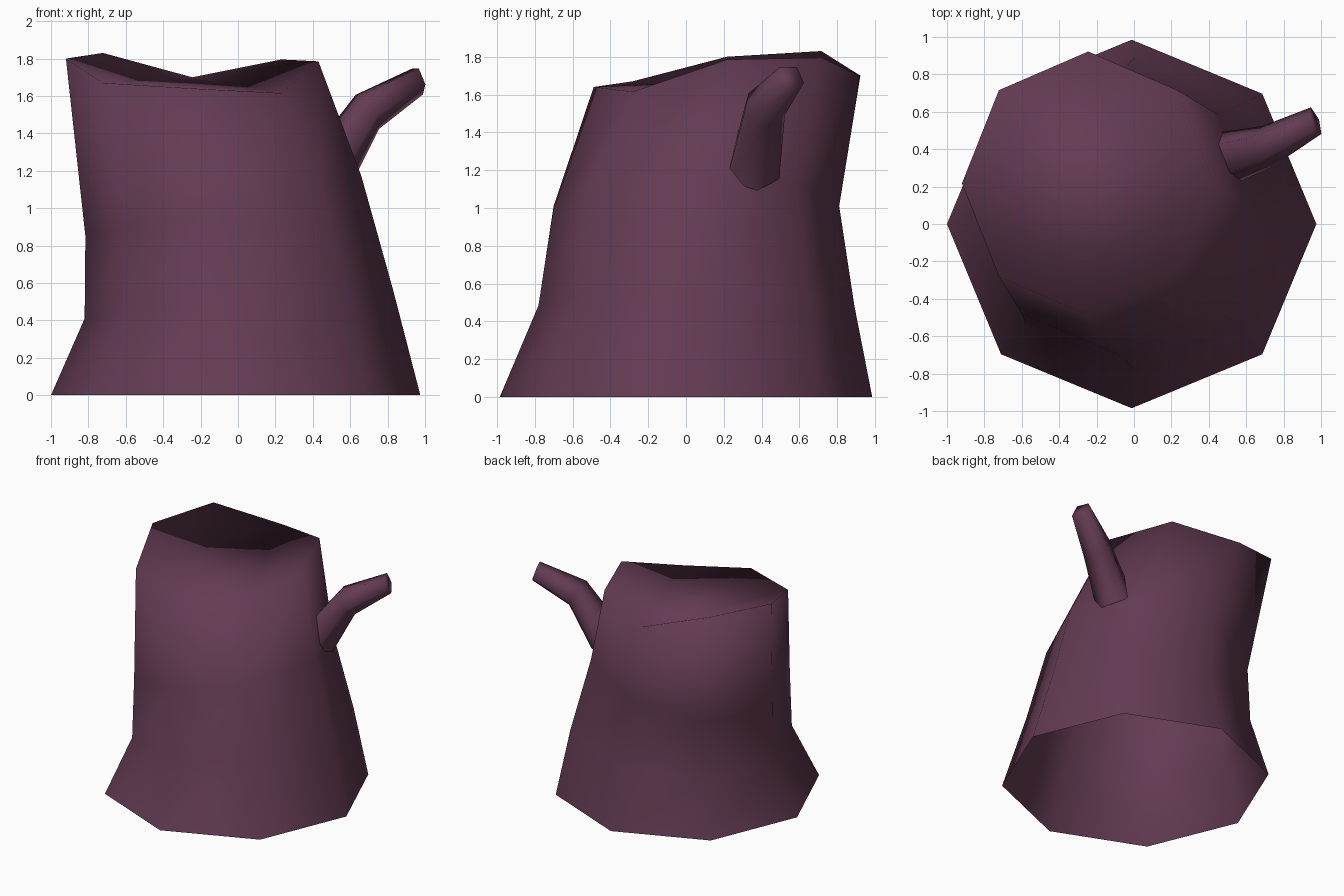
import bpy, math
from mathutils import Vector

if "Cube" in bpy.data.objects:
    bpy.data.objects.remove(bpy.data.objects["Cube"])

bark = bpy.data.materials.new("plum bark")
bark.diffuse_color = (0.125, 0.044, 0.085, 1)
bark.use_nodes = True
bark.node_tree.nodes["Principled BSDF"].inputs["Base Color"].default_value = bark.diffuse_color


def make(name, verts, faces):
    mesh = bpy.data.meshes.new(name)
    mesh.from_pydata([tuple(v) for v in verts], [], faces)
    mesh.materials.append(bark)
    for p in mesh.polygons:
        p.use_smooth = True
    ob = bpy.data.objects.new(name, mesh)
    bpy.context.collection.objects.link(ob)
    return ob


def bridge(rings, n):
    return [(r * n + i, r * n + (i + 1) % n, (r + 1) * n + (i + 1) % n, (r + 1) * n + i)
            for r in range(rings - 1) for i in range(n)]


# Trunk: four eight-sided rings, (centre x, centre y, radius x, radius y, z, tilt)
N = 8
rim_z = [1.785, 1.795, 1.70, 1.83, 1.80, 1.67, 1.64, 1.615]
rings = [(-0.0125, 0.0, 0.9875, 0.985, 0.0, 0.0),
         (0.005, 0.055, 0.825, 0.835, 0.485, 0.075),
         (-0.078, 0.055, 0.738, 0.755, 1.01, 0.16),
         (-0.245, 0.217, 0.675, 0.705, None, 0.0)]
verts = []
for cx, cy, rx, ry, z, tilt in rings:
    for i in range(N):
        c, s = math.cos(i * math.tau / N), math.sin(i * math.tau / N)
        h = rim_z[i] if z is None else z + tilt * c
        verts.append((cx + rx * c, cy + ry * s, h))
faces = bridge(len(rings), N)
# Cut top: fan from the low notch at the back; underside stays open
top = 3 * N
faces += [(top + 2, top + (2 + k) % N, top + (3 + k) % N) for k in range(1, N - 1)]
make("stump_trunk", verts, faces)

# Broken branch: five-sided tapered tube, (centre, tangent, radius)
M = 5
path = [((0.47, 0.345, 1.18), (0.20, 0.05, 0.28), 0.150),
        ((0.695, 0.41, 1.525), (0.19, 0.05, 0.12), 0.118),
        ((0.967, 0.55, 1.685), (0.15, 0.06, 0.05), 0.080)]
verts = []
for c, t, r in path:
    t = Vector(t).normalized()
    side = Vector((0, 0, 1)).cross(t).normalized()
    up = t.cross(side)
    for i in range(M):
        a = -math.pi / 2 + i * math.tau / M
        verts.append(Vector(c) + r * (side * math.cos(a) + up * math.sin(a)))
faces = bridge(len(path), M) + [tuple(range(2 * M, 3 * M))]
make("broken_branch", verts, faces)
